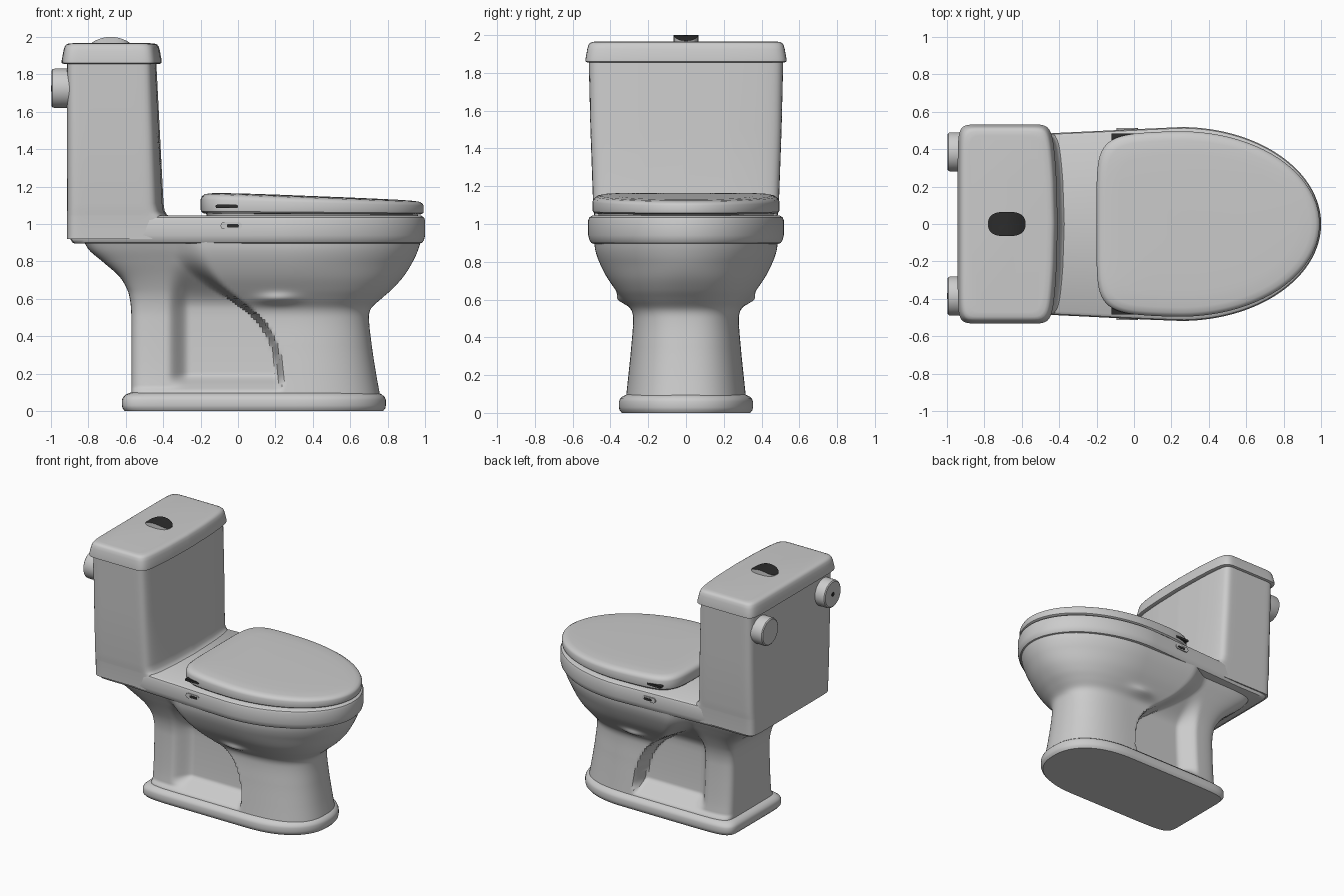
import bpy, bmesh, math

if "Cube" in bpy.data.objects:
    bpy.data.objects.remove(bpy.data.objects["Cube"])


def material(name, v):
    m = bpy.data.materials.new(name)
    m.diffuse_color = (v, v, v, 1)
    m.use_nodes = True
    m.node_tree.nodes["Principled BSDF"].inputs["Base Color"].default_value = m.diffuse_color
    return m


GREY = material("porcelain grey", 0.6)
DARK = material("dark fittings", 0.025)


def sm(t):
    t = max(0.0, min(1.0, t))
    return t * t * (3 - 2 * t)


def curve(table, z, col=1):
    """Smooth interpolation of one column of a table keyed by its first column."""
    n = len(table)
    i = 0
    while i < n - 2 and z > table[i + 1][0]:
        i += 1

    def slope(k):
        a, b = max(k - 1, 0), min(k + 1, n - 1)
        return (table[b][col] - table[a][col]) / (table[b][0] - table[a][0])
    z0, z1 = table[i][0], table[i + 1][0]
    h = z1 - z0
    t = max(0.0, min(1.0, (z - z0) / h))
    p0, p1 = table[i][col], table[i + 1][col]
    return (p0 * (2*t**3 - 3*t**2 + 1) + p1 * (3*t**2 - 2*t**3)
            + slope(i) * h * (t**3 - 2*t**2 + t) + slope(i + 1) * h * (t**3 - t**2))


def outline(xb, xf, w, xm, nb, nf, taper=0.0, bulge=0.0, count=160):
    """Egg or rounded-box outline, evenly resampled along its length."""
    pts = []
    for i in range(1440):
        a = 2 * math.pi * i / 1440
        c, s = math.cos(a), math.sin(a)
        n = nf if c >= 0 else nb
        x = xm + (xf - xm if c >= 0 else xm - xb) * math.copysign(abs(c) ** (2 / n), c)
        y = w * math.copysign(abs(s) ** (2 / n), s)
        y *= 1 - taper * sm((xm - x) / 0.7)
        if x > xm:
            x += bulge * (1 - (y / w) ** 2) * (x - xm) / (xf - xm)
        pts.append((x, y))
    pts.append(pts[0])
    acc = [0.0]
    for p, q in zip(pts, pts[1:]):
        acc.append(acc[-1] + math.dist(p, q))
    out, j = [], 0
    for i in range(count):
        d = acc[-1] * i / count
        while acc[j + 1] < d:
            j += 1
        t = (d - acc[j]) / max(acc[j + 1] - acc[j], 1e-9)
        out.append(tuple(pts[j][k] + t * (pts[j + 1][k] - pts[j][k]) for k in (0, 1)))
    return out


def finish(name, bm, mats, angle=35):
    bmesh.ops.recalc_face_normals(bm, faces=bm.faces)
    me = bpy.data.meshes.new(name)
    bm.to_mesh(me)
    bm.free()
    ob = bpy.data.objects.new(name, me)
    bpy.context.collection.objects.link(ob)
    for m in mats:
        me.materials.append(m)
    bpy.ops.object.select_all(action='DESELECT')
    ob.select_set(True)
    bpy.context.view_layer.objects.active = ob
    bpy.ops.object.shade_smooth_by_angle(angle=math.radians(angle))
    return ob


def loft(name, rings, mats=(GREY,), angle=35):
    bm = bmesh.new()
    vr = [[bm.verts.new(p) for p in r] for r in rings]
    n = len(vr[0])
    for a, b in zip(vr, vr[1:]):
        for i in range(n):
            bm.faces.new((a[i], a[(i + 1) % n], b[(i + 1) % n], b[i]))
    bm.faces.new(vr[0])
    bm.faces.new(vr[-1])
    return finish(name, bm, mats, angle)


def flat(pts, z):
    return [(x, y, z) for x, y in pts]


def pill(name, x0, x1, y0, y1, z0, z1, mat):
    """Rounded slot shape lying in the xz plane."""
    r, cz = (z1 - z0) / 2, (z0 + z1) / 2
    prof = []
    for i in range(24):
        a = 2 * math.pi * (i + 0.5) / 24
        cx = x1 - r if math.cos(a) > 0 else x0 + r
        prof.append((cx + r * math.cos(a), cz + r * math.sin(a)))
    loft(name, [[(x, y, z) for x, z in prof] for y in (y0, y1)], (mat,))


# plinth
loft("plinth", [flat(outline(-0.62 + d, 0.79 - d, 0.355 - d, 0.3, 12, 2.3), z) for z, d in
                ((0, 0.015), (0.015, 0.003), (0.03, 0), (0.06, 0), (0.075, 0.006),
                 (0.088, 0.02), (0.098, 0.04), (0.1, 0.06))])

# pedestal and bowl: z, back x, front x, half width, half width of rear column
BODY = [(0.08, -0.57, 0.76, 0.318, 0.30), (0.2, -0.57, 0.738, 0.305, 0.285),
        (0.35, -0.57, 0.715, 0.29, 0.275), (0.5, -0.57, 0.70, 0.28, 0.27),
        (0.55, -0.572, 0.712, 0.292, 0.272), (0.6, -0.578, 0.765, 0.332, 0.28),
        (0.65, -0.592, 0.822, 0.372, 0.295), (0.72, -0.635, 0.885, 0.42, 0.325),
        (0.8, -0.725, 0.935, 0.46, 0.365), (0.86, -0.795, 0.962, 0.48, 0.395),
        (0.92, -0.83, 0.98, 0.487, 0.42)]
# rear edge of the bowl side, an S-curve: z, x
EDGE = [(0.08, 0.24), (0.2, 0.24), (0.3, 0.225), (0.42, 0.18), (0.52, 0.1),
        (0.6, 0.0), (0.68, -0.08), (0.8, -0.15), (0.92, -0.18)]
rings = []
for k in range(85):
    z = 0.08 + 0.84 * k / 84
    xb, xf, w, wr = (curve(BODY, z, c) for c in (1, 2, 3, 4))
    edge, soft = curve(EDGE, z), 0.035 + 0.15 * sm((z - 0.55) / 0.3)
    nf = 2.5 - 0.5 * sm((z - 0.5) / 0.3)
    ring = []
    for x, y in outline(xb, xf, w, 0.27, 12, nf, count=220):
        recess = 0.1 * sm((x + 0.38) / 0.12) * sm((z - 0.11) / 0.09) * (1 - sm((z - 0.55) / 0.25))
        keep = sm((x - edge + soft) / soft)
        keep = max(keep, 1 - sm((z - 0.1) / 0.03))
        f = (wr - recess) / w
        ny = y * (f + (1 - f) * keep)
        if abs(y) > 0.15:   # small ledge under the bowl
            ny += math.copysign(0.03, y) * math.exp(-((x - 0.21) / 0.1) ** 2 - ((z - 0.6) / 0.028) ** 2)
        ring.append((x, ny, z))
    rings.append(ring)
loft("pedestal_bowl", rings)

# rim and deck
loft("rim_deck", [flat(outline(-0.9 + d, 1.0 - d, 0.518 - d, 0.25, 40, 2, 0.08), z) for z, d in
                  ((0.895, 0.03), (0.9, 0.016), (0.915, 0.006), (0.94, 0.0), (1.02, 0.0),
                   (1.035, 0.006), (1.045, 0.022))])

# seat with closed cover, thinner towards the front
rings = []
for z, d in ((1.035, 0.035), (1.056, 0.03), (1.058, 0.012), (1.068, 0.002), (1.08, 0), (1.13, 0), (1.147, 0.006),
             (1.16, 0.022), (1.166, 0.05), (1.17, 0.12), (1.172, 0.25), (1.173, 0.4)):
    rings.append([(x, y, z if z < 1.05 else 1.055 + (z - 1.055) * (1 - 0.36 * (x + 0.2) / 1.2) - 0.004 * (x + 0.2))
                  for x, y in outline(-0.2 + d, 0.992 - d, 0.495 - d, 0.25, 6, 2, 0.07)])
loft("seat_cover", rings)

# tank, flaring into the deck at the bottom of its front
loft("tank", [flat(outline(-0.915, xf, w, -0.67, 14, 14, 0, b), z) for z, xf, w, b in
              ((0.92, -0.4, 0.482, 0.035), (1.04, -0.4, 0.485, 0.035), (1.05, -0.415, 0.486, 0.035),
               (1.07, -0.427, 0.488, 0.035), (1.11, -0.433, 0.492, 0.035), (1.5, -0.448, 0.506, 0.03),
               (1.87, -0.465, 0.515, 0.028))])

# tank lid
loft("tank_lid", [flat(outline(-0.942 + d, -0.44 - d, 0.532 - d, -0.69, 12, 12, 0, 0.032), z) for z, d in
                  ((1.855, 0.012), (1.86, 0.0), (1.875, 0.0), (1.925, 0.009), (1.947, 0.015),
                   (1.958, 0.023), (1.964, 0.036), (1.966, 0.06))])

# arched flush button, dark on top
pts = outline(-0.1, 0.1, 0.065, 0, 2.7, 2.7, count=64)
rings = [flat([(x - 0.68, y) for x, y in pts], 1.955)]
for s in (1, 0.8, 0.55, 0.3, 0.05):
    rings.append([(x * s - 0.68, y * s, 1.97 + 0.03 * (1 - (x * s / 0.1) ** 2)) for x, y in pts])
button = loft("flush_button", rings, (GREY, DARK))
for p in button.data.polygons:
    p.material_index = 1 if p.normal.z > 0.5 else 0


# round caps on the back of the tank
def disc(name, y, profile, mat):
    loft(name, [[(x, y + r * math.cos(a), 1.725 + r * math.sin(a))
                 for a in (2 * math.pi * i / 64 for i in range(64))] for x, r in profile], (mat,))


for side, s in (("left", 1), ("right", -1)):
    disc("back_cap_" + side, 0.385 * s,
         ((-0.9, 0.105), (-0.98, 0.105), (-0.991, 0.102), (-0.997, 0.094)), GREY)
    # hinge and side slot
    y = sorted((0.45 * s, 0.483 * s))
    pill("hinge_" + side, -0.12, 0.0, *y, 1.085, 1.103, DARK)
    y = sorted((0.49 * s, 0.512 * s))
    pill("slot_frame_" + side, -0.093, 0.022, *y, 0.972, 1.01, GREY)
    y = sorted((0.49 * s, 0.514 * s))
    pill("slot_" + side, -0.06, 0.005, *y, 0.98, 1.0, DARK)
disc("cap_pin", -0.385, ((-0.99, 0.016), (-1.0, 0.016)), DARK)
